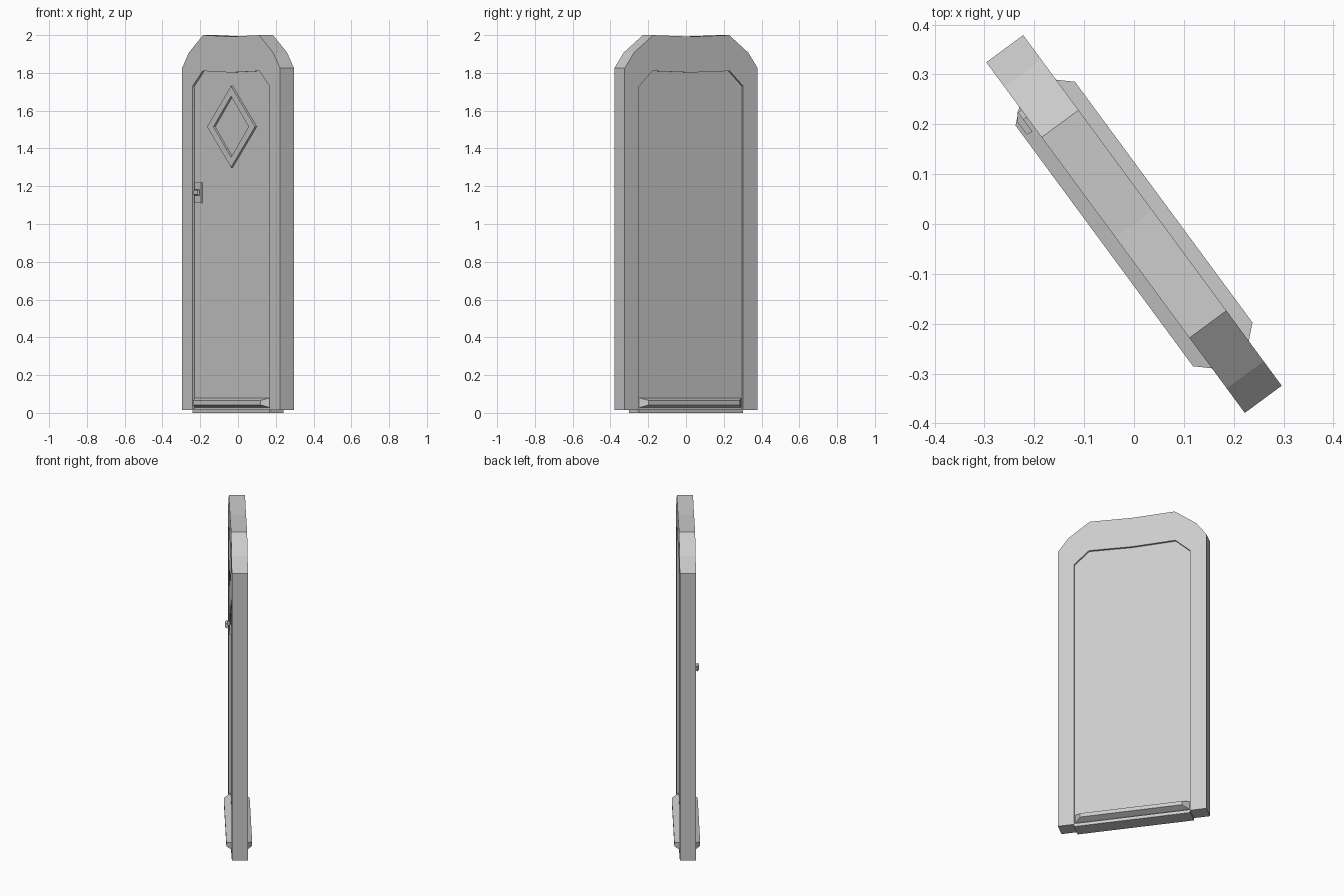
import bpy
import bmesh
from math import radians
from mathutils import Matrix

if "Cube" in bpy.data.objects:
    bpy.data.objects.remove(bpy.data.objects["Cube"])

grey = bpy.data.materials.new("plain_grey")
grey.use_nodes = True
COLOUR = (0.6, 0.6, 0.6, 1)
grey.diffuse_color = COLOUR
grey.node_tree.nodes["Principled BSDF"].inputs["Base Color"].default_value = COLOUR

# The door stands turned about the vertical axis
TURN = Matrix.Rotation(radians(-53.6), 4, "Z")
FACE = 0.046      # half depth of the frame
PANEL = 0.034     # half depth of the leaf


def make(name, loops, closed=False):
    """Skin a stack of equal-length (x, y, z) loops; closed joins last to first."""
    bm = bmesh.new()
    rings = [[bm.verts.new(p) for p in loop] for loop in loops]
    pairs = list(zip(rings, rings[1:]))
    if closed:
        pairs.append((rings[-1], rings[0]))
    else:
        bm.faces.new(rings[0])
        bm.faces.new(rings[-1])
    for a, b in pairs:
        for i in range(len(a)):
            j = (i + 1) % len(a)
            bm.faces.new((a[i], a[j], b[j], b[i]))
    bmesh.ops.recalc_face_normals(bm, faces=bm.faces)
    mesh = bpy.data.meshes.new(name)
    bm.to_mesh(mesh)
    bm.free()
    mesh.materials.append(grey)
    obj = bpy.data.objects.new(name, mesh)
    obj.matrix_world = TURN
    bpy.context.collection.objects.link(obj)
    return obj


def at(profile, y):
    return [(x, y, z) for x, z in profile]


def slab(name, profile, y0, y1):
    return make(name, [at(profile, y0), at(profile, y1)])


def rect(x0, x1, z0, z1):
    return [(x0, z0), (x1, z0), (x1, z1), (x0, z1)]


def diamond(w, h, z=1.515):
    return [(-w, z), (0, z - h), (w, z), (0, z + h)]


def mirrored(half, middle):
    """Left half from the bottom up, the middle point, then the right half down."""
    return half + [middle] + [(-x, z) for x, z in reversed(half)]


# Frame: outer outline joined to the door opening as one U-shaped profile
outer = mirrored([(-0.437, 0.015), (-0.437, 1.825), (-0.376, 1.907), (-0.25, 2.0)], (0, 1.992))
opening = mirrored([(-0.342, 0.015), (-0.342, 1.73), (-0.254, 1.81)], (0, 1.802))
slab("door_frame", outer + opening[::-1], -FACE, FACE)

# Leaf set back within the opening, and the sill below it
slab("door_leaf", opening, -PANEL, PANEL)
slab("sill", rect(-0.342, 0.342, 0, 0.02), -FACE, FACE)

# Bevelled kick bars on both faces
for side, name in ((-1, "front_kick_bar"), (1, "back_kick_bar")):
    base, top = rect(-0.335, 0.335, 0.028, 0.08), rect(-0.3, 0.3, 0.042, 0.066)
    make(name, [at(base, side * 0.03), at(base, side * 0.036), at(top, side * 0.074)])

# Raised diamond surround
big, small = diamond(0.214, 0.215), diamond(0.157, 0.162)
make("diamond_surround",
     [at(big, -0.03), at(big, -FACE), at(small, -FACE), at(small, -0.03)], closed=True)

# Latch plate and lever
slab("latch_plate", rect(-0.33, -0.272, 1.11, 1.22), -0.042, -0.03)
slab("lever_stem", rect(-0.318, -0.3, 1.155, 1.178), -0.056, -0.04)
make("lever", [at(rect(-0.32, -0.27, 1.15, 1.183), -0.054),
               at(rect(-0.304, -0.272, 1.155, 1.178), -0.067)])
